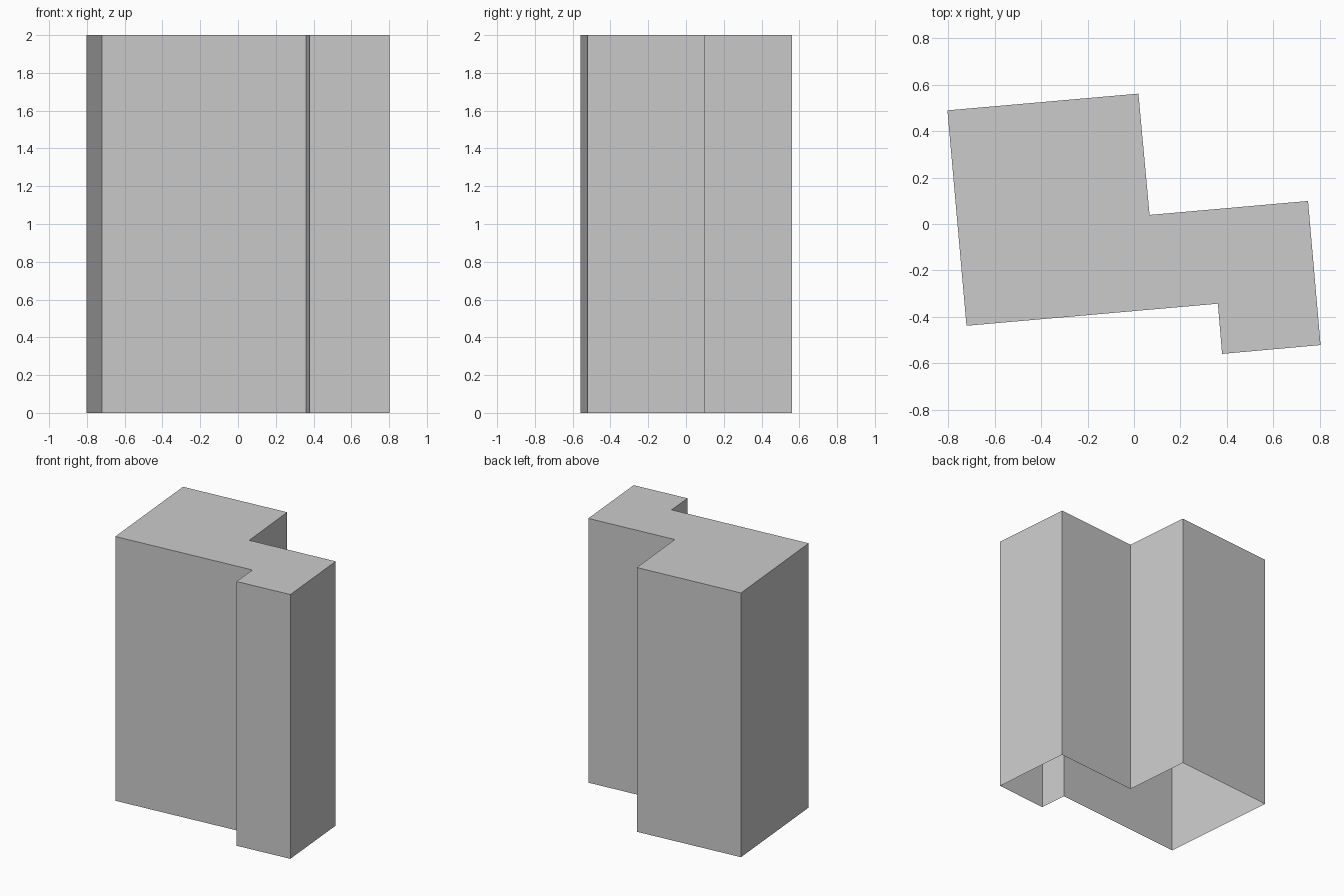
import bpy
import bmesh

if "Cube" in bpy.data.objects:
    bpy.data.objects.remove(bpy.data.objects["Cube"])

HEIGHT = 2.0

# Stepped floor plan, turned about five degrees, counter-clockwise
plan = [
    (-0.803, 0.489), (-0.721, -0.438), (0.361, -0.343), (0.379, -0.559),
    (0.803, -0.521), (0.749, 0.099), (0.067, 0.039), (0.019, 0.561),
]

bm = bmesh.new()
base = [bm.verts.new((x, y, 0)) for x, y in plan]
roof = [bm.verts.new((x, y, HEIGHT)) for x, y in plan]

# Outer walls
for i in range(len(plan)):
    j = (i + 1) % len(plan)
    bm.faces.new((base[i], base[j], roof[j], roof[i]))

# Flat roof; the underside stays open
bm.faces.new(roof)

mesh = bpy.data.meshes.new("building_shell")
bm.to_mesh(mesh)
bm.free()
shell = bpy.data.objects.new("building_shell", mesh)
bpy.context.collection.objects.link(shell)
